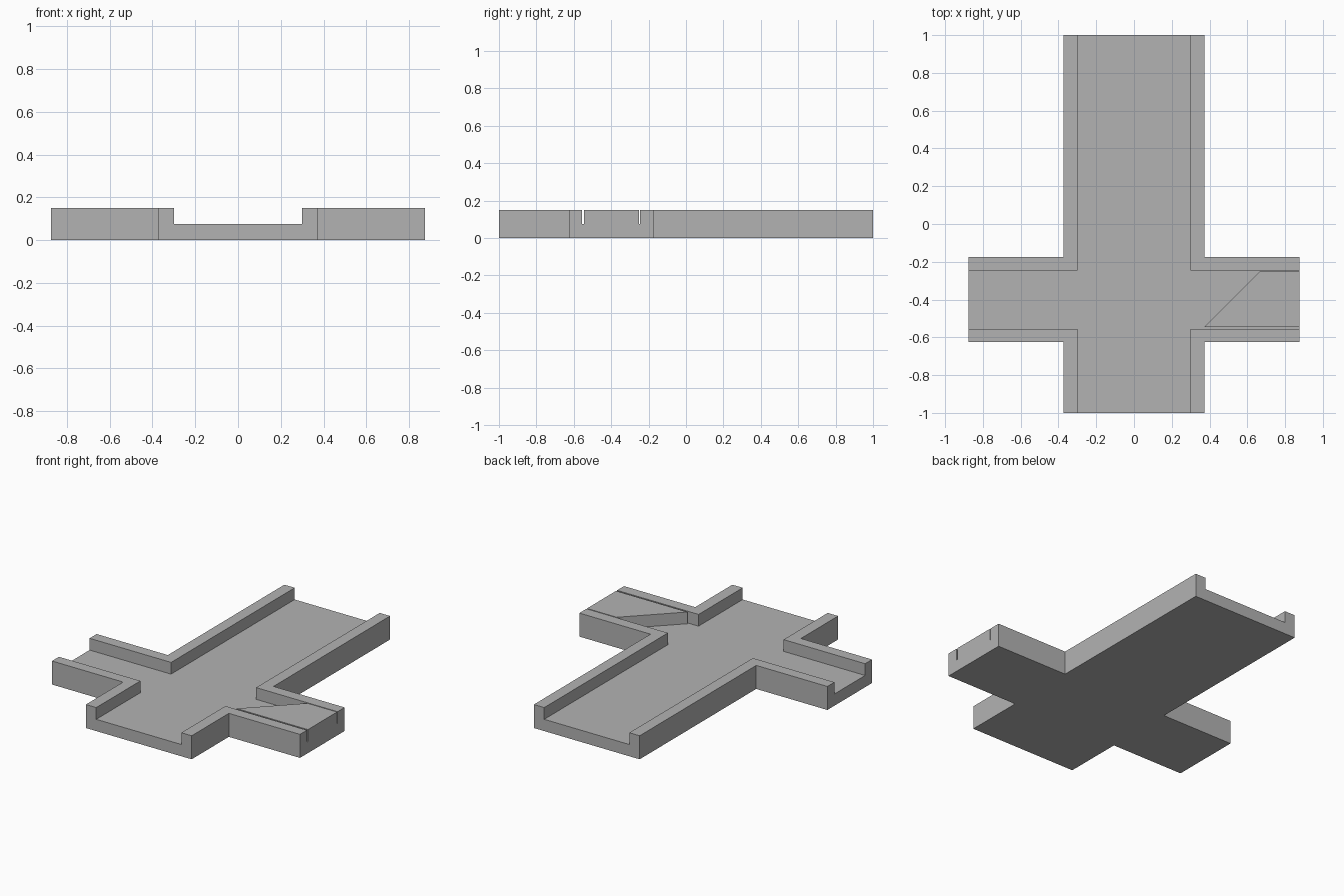
import bpy
import bmesh

if "Cube" in bpy.data.objects:
    bpy.data.objects.remove(bpy.data.objects["Cube"])

TOP, FLOOR = 0.15, 0.075

grey = bpy.data.materials.new("plain grey")
grey.diffuse_color = (0.45, 0.45, 0.45, 1)
grey.use_nodes = True
grey.node_tree.nodes["Principled BSDF"].inputs["Base Color"].default_value = grey.diffuse_color


def prism(name, outline, z0, z1):
    """Extrude a flat outline from z0 up to z1."""
    bm = bmesh.new()
    face = bm.faces.new([bm.verts.new((x, y, z0)) for x, y in outline])
    ext = bmesh.ops.extrude_face_region(bm, geom=[face])
    for v in ext["geom"]:
        if isinstance(v, bmesh.types.BMVert):
            v.co.z = z1
    bmesh.ops.recalc_face_normals(bm, faces=bm.faces)
    mesh = bpy.data.meshes.new(name)
    bm.to_mesh(mesh)
    bm.free()
    mesh.materials.append(grey)
    obj = bpy.data.objects.new(name, mesh)
    bpy.context.collection.objects.link(obj)
    return obj


def cross(half_w, y_lo, y_hi, end_x, end_y):
    """Outline of a long lane crossed by a shorter one."""
    right = [(half_w, -end_y), (half_w, y_lo), (end_x, y_lo),
             (end_x, y_hi), (half_w, y_hi), (half_w, end_y)]
    return right + [(-x, y) for x, y in reversed(right)]


# Cross-shaped tray with an open-ended channel cut into its top
tray = prism("crossing_tray", cross(0.373, -0.625, -0.175, 0.875, 1.0), 0, TOP)
cutter = prism("channel_cutter", cross(0.3, -0.555, -0.246, 1.0, 1.2), FLOOR, 0.3)
cut = tray.modifiers.new("channel", "BOOLEAN")
cut.operation = "DIFFERENCE"
cut.solver = "EXACT"
cut.object = cutter
bpy.context.view_layer.objects.active = tray
bpy.ops.object.modifier_apply(modifier=cut.name)
bpy.data.objects.remove(cutter, do_unlink=True)

# Loose block with a diagonal face that closes the right arm
prism("diagonal_block",
      [(0.372, -0.545), (0.875, -0.545), (0.875, -0.252), (0.665, -0.252)],
      FLOOR, TOP)
